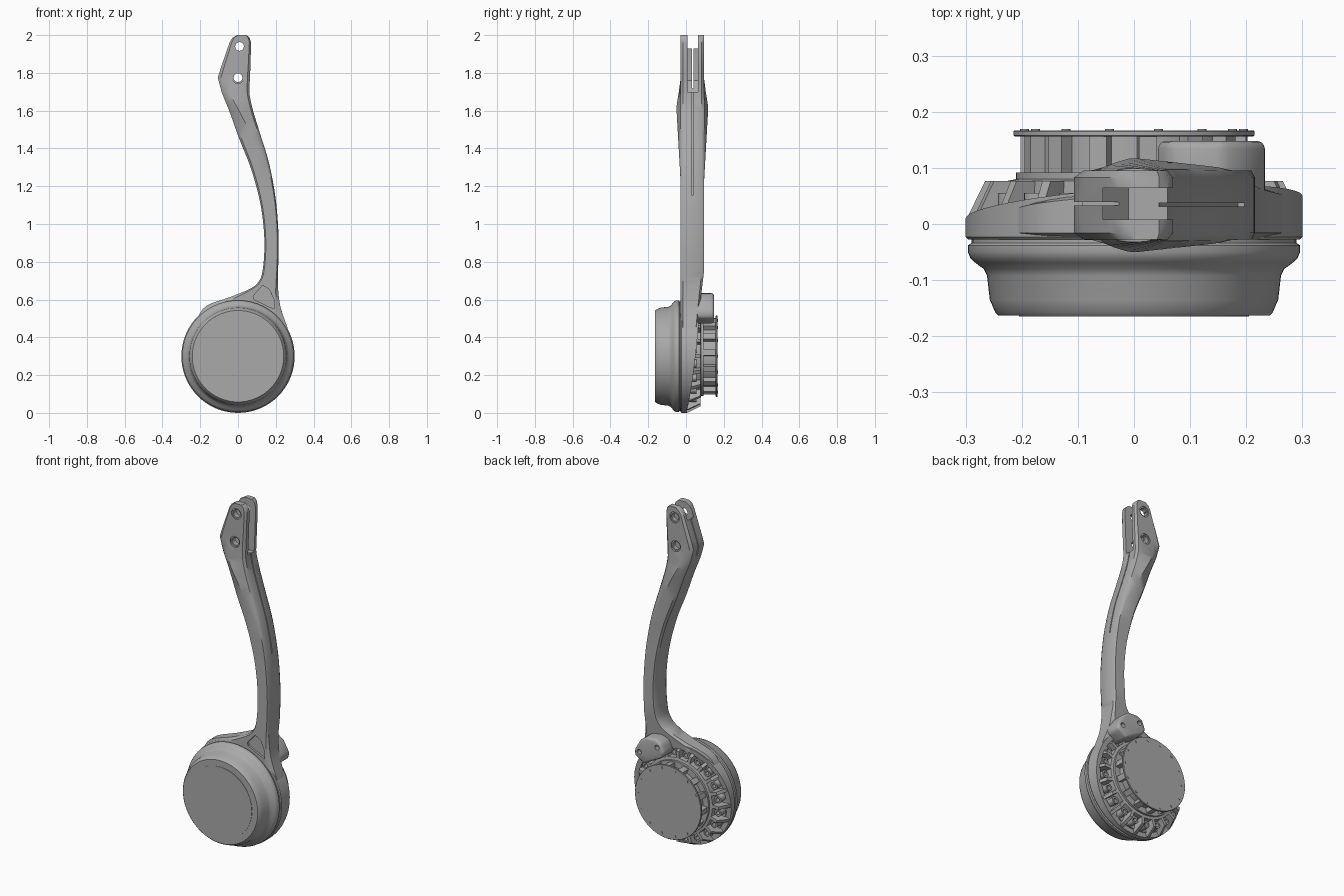
import bpy, bmesh
from math import cos, sin, pi
from mathutils import Vector, Matrix

cube = bpy.data.objects.get("Cube")
if cube:
    bpy.data.objects.remove(cube)

metal = bpy.data.materials.new("grey metal")
metal.use_nodes = True
GREY = (0.4, 0.4, 0.4, 1)
metal.diffuse_color = GREY
metal.node_tree.nodes["Principled BSDF"].inputs["Base Color"].default_value = GREY

CZ = 0.3                       # hub axis height
HUB = Vector((0, 0, CZ))


def finish(name, bm, bevel=0):
    """Turn a bmesh into a shaded object."""
    bmesh.ops.recalc_face_normals(bm, faces=bm.faces)
    me = bpy.data.meshes.new(name)
    bm.to_mesh(me)
    bm.free()
    ob = bpy.data.objects.new(name, me)
    bpy.context.collection.objects.link(ob)
    me.materials.append(metal)
    if bevel:
        mod = ob.modifiers.new("bevel", "BEVEL")
        mod.width, mod.segments, mod.limit_method = bevel, 3, "ANGLE"
        apply(ob, mod)
    shade(ob)
    return ob


def activate(ob):
    bpy.ops.object.select_all(action="DESELECT")
    ob.select_set(True)
    bpy.context.view_layer.objects.active = ob


def apply(ob, mod):
    activate(ob)
    bpy.ops.object.modifier_apply(modifier=mod.name)


def shade(ob):
    activate(ob)
    bpy.ops.object.shade_smooth_by_angle(angle=0.6)


def cut(ob, *cutters):
    """Subtract the cutters and remove them."""
    for c in cutters:
        mod = ob.modifiers.new("cut", "BOOLEAN")
        mod.operation, mod.solver, mod.object = "DIFFERENCE", "EXACT", c
        apply(ob, mod)
        bpy.data.objects.remove(c)
    shade(ob)


def add_lathe(bm, profile, centre=HUB, seg=72):
    """Spin a (radius, y) profile round an axis along y."""
    rings = []
    for r, y in profile:
        n = 1 if r == 0 else seg
        rings.append([bm.verts.new(centre + Vector((r * cos(2 * pi * i / seg), y, r * sin(2 * pi * i / seg))))
                      for i in range(n)])
    pairs = list(zip(rings, rings[1:]))
    if profile[0][0] > 0:
        pairs.append((rings[-1], rings[0]))
    for a, b in pairs:
        for i in range(seg):
            j = (i + 1) % seg
            quad = [a[i % len(a)], a[j % len(a)], b[j % len(b)], b[i % len(b)]]
            bm.faces.new(list(dict.fromkeys(quad)))


def lathe(name, profile, centre=HUB, seg=72):
    bm = bmesh.new()
    add_lathe(bm, profile, centre, seg)
    return finish(name, bm)


def add_prism(bm, points, depth, matrix):
    """Extrude a flat outline along the third axis of matrix."""
    a, b = [[bm.verts.new(matrix @ Vector((u, v, w))) for u, v in points] for w in depth]
    bm.faces.new(a)
    bm.faces.new(b)
    for i in range(len(a)):
        j = (i + 1) % len(a)
        bm.faces.new((a[i], a[j], b[j], b[i]))


FRONT = Matrix(((1, 0, 0, 0), (0, 0, 1, 0), (0, 1, 0, 0), (0, 0, 0, 1)))   # u=x, v=z, w=y


def prism(name, points, depth, bevel=0):
    bm = bmesh.new()
    add_prism(bm, points, depth, FRONT)
    return finish(name, bm, bevel)


def box(name, x, y, z):
    return prism(name, [(x[0], z[0]), (x[1], z[0]), (x[1], z[1]), (x[0], z[1])], y)


def rod(name, x, z, r, y0, y1):
    return lathe(name, [(0, y0), (r, y0), (r, y1), (0, y1)], Vector((x, 0, z)), 24)


def rim_back(x, z):
    """Slanted back surface shared by the hub rim and the arm root."""
    return min(0.095, max(0.005, 0.03 + 0.067 * x + 0.115 * (z - CZ)))


# Front cap, with its flared skirt and seam groove
lathe("front_cap", [(0, -0.163), (0.242, -0.163), (0.247, -0.158), (0.257, -0.135), (0.262, -0.092),
                    (0.268, -0.08), (0.283, -0.069), (0.292, -0.06), (0.296, -0.05), (0.296, -0.038),
                    (0.29, -0.034), (0.29, -0.022), (0, -0.022)])
lathe("front_cover_plate", [(0, -0.165), (0.205, -0.165), (0.205, -0.16), (0, -0.16)])

# Hub rim with slanted back edge
rim = lathe("hub_rim", [(0.2, -0.028), (0.295, -0.028), (0.3, -0.023), (0.3, 0.5), (0.29, 0.5),
                        (0.272, 0.5), (0.268, 0.0), (0.2, 0.0)])
for v in rim.data.vertices:
    if v.co.y > 0.4:
        v.co.y = rim_back(v.co.x, v.co.z)
shade(rim)

# Rear housing steps, drum and flange
lathe("rear_housing", [(0, -0.02), (0.272, -0.02), (0.272, 0.012), (0.228, 0.02), (0.225, 0.077),
                       (0.21, 0.08), (0.21, 0.092), (0, 0.092)])
lathe("rear_drum", [(0, 0.08), (0.175, 0.08), (0.175, 0.157), (0, 0.157)])
lathe("rear_flange", [(0, 0.156), (0.212, 0.156), (0.215, 0.158), (0.215, 0.165), (0.213, 0.167), (0, 0.167)])


def radial(a):
    """Frame with u outward, v along +y, w tangential."""
    m = Matrix(((cos(a), 0, -sin(a), 0), (0, 1, 0, 0), (sin(a), 0, cos(a), 0), (0, 0, 0, 1)))
    return Matrix.Translation(HUB) @ m


# Radial ribs: wedges round the housing and webs round the drum
bm = bmesh.new()
for i in range(20):
    add_prism(bm, [(0.2, 0), (0.297, 0), (0.297, 0.012), (0.265, 0.077), (0.2, 0.077)], (-0.009, 0.009),
              radial(2 * pi * i / 20))
finish("housing_ribs", bm)
bm = bmesh.new()
for i in range(14):
    add_prism(bm, [(0.16, 0.085), (0.202, 0.085), (0.202, 0.157), (0.16, 0.157)], (-0.016, 0.016),
              radial(2 * pi * i / 14 + 0.1))
finish("drum_webs", bm)

# Hollow bolt bosses between the ribs, and flange screws
bm = bmesh.new()
for i in range(20):
    a = 2 * pi * (i + 0.5) / 20
    add_lathe(bm, [(0, 0), (0.021, 0), (0.021, 0.055), (0.011, 0.055), (0.011, 0.025), (0, 0.025)],
              HUB + Vector((0.248 * cos(a), 0, 0.248 * sin(a))), 16)
finish("bolt_bosses", bm)
bm = bmesh.new()
for i in range(14):
    a = 2 * pi * i / 14
    add_lathe(bm, [(0, 0.16), (0.008, 0.16), (0.008, 0.169), (0, 0.169)],
              HUB + Vector((0.195 * cos(a), 0, 0.195 * sin(a))), 12)
finish("flange_screws", bm)

# Swinging arm: left and right edge points (x, z, x, z) from the hub upward
edges = [(-0.22, 0.49, 0.293, 0.34), (-0.17, 0.565, 0.262, 0.45), (-0.045, 0.612, 0.225, 0.56),
         (0.06, 0.655, 0.212, 0.66), (0.105, 0.69, 0.211, 0.71), (0.13, 0.75, 0.213, 0.78),
         (0.14, 0.91, 0.215, 0.93), (0.12, 1.1, 0.2, 1.13), (0.07, 1.29, 0.165, 1.32),
         (0.008, 1.447, 0.118, 1.475), (-0.045, 1.595, 0.077, 1.61), (-0.087, 1.7, 0.06, 1.7),
         (-0.107, 1.775, 0.063, 1.775), (-0.09, 1.83, 0.066, 1.83), (-0.045, 1.96, 0.069, 1.96),
         (-0.03, 1.985, 0.062, 1.985), (-0.005, 2.0, 0.045, 2.0)]


def smooth_rows(rows, steps=4):
    """Catmull-Rom through the bending part, straight through the clevis."""
    out = []
    for i in range(len(rows) - 1):
        p = [Vector(rows[max(0, min(len(rows) - 1, i + k))]) for k in (-1, 0, 1, 2)]
        for s in range(steps if i < 11 else 1):
            t = s / steps
            out.append(0.5 * (2 * p[1] + (p[2] - p[0]) * t + (2 * p[0] - 5 * p[1] + 4 * p[2] - p[3]) * t * t
                              + (3 * p[1] - p[0] - 3 * p[2] + p[3]) * t ** 3))
    return out + [Vector(rows[-1])]


bm = bmesh.new()
loops = []
for lx, lz, rx, rz in smooth_rows(edges):
    zm = (lz + rz) / 2
    # diagonal ridge that swells both faces and drifts across the arm
    swell = 0.023 * max(0, min((1.76 - zm) / 0.14, (zm - 1.2) / 0.42, 1))
    crest = max(0.3, min(0.85, 0.35 + (1.64 - zm) * 1.5))
    cols = [(0, 0.012, 0), (0.1, 0, 0.1), (crest, 0, 1), (0.92, 0, 0.1), (1, 0.012, 0)]
    front, back = [], []
    for u, inset, k in cols:
        x, z = lx + (rx - lx) * u, lz + (rz - lz) * u
        front.append(bm.verts.new((x, -0.028 + inset - swell * k, z)))
        back.append(bm.verts.new((x, max(0, rim_back(x, z) - inset + swell * k), z)))
    loops.append(front + back[::-1])
for a, b in zip(loops, loops[1:]):
    for i in range(len(a)):
        j = (i + 1) % len(a)
        bm.faces.new((a[i], a[j], b[j], b[i]))
bm.faces.new(loops[0])
bm.faces.new(loops[-1])
bmesh.ops.triangulate(bm, faces=bm.faces)
arm = finish("swing_arm", bm)

# Cuts: hub seat, clevis slot, grooves, pin holes and neck pocket
cut(arm,
    rod("seat_cutter", 0, CZ, 0.271, 0.01, 0.3),
    prism("slot_cutter", [(-0.06, 1.76), (-0.01, 1.7), (0.2, 1.7), (0.2, 2.1), (-0.03, 2.1), (-0.06, 1.9)],
          (0.008, 0.064)),
    box("rear_groove_cutter", (-0.2, -0.02), (0.033, 0.039), (1.72, 2.1)),
    prism("side_groove_cutter", [(0.185, 1.15), (0.3, 1.15), (0.2, 1.72), (0.04, 1.72), (0.065, 1.6),
                                 (0.105, 1.46), (0.15, 1.32)], (0.031, 0.037)),
    prism("neck_pocket_cutter", [(0.08, 0.618), (0.085, 0.6), (0.19, 0.55), (0.19, 0.6), (0.165, 0.655),
                                 (0.13, 0.675)], (-0.1, -0.016)))
for x, z in ((0.008, 1.94), (0, 1.775)):
    cut(arm, rod("pin_cutter", x, z, 0.023, -0.2, 0.2),
        rod("front_counterbore", x, z, 0.031, -0.2, -0.022),
        rod("back_counterbore", x, z, 0.031, 0.089, 0.2))

# Rear stop bracket with bolt holes
lug = prism("stop_bracket", [(0.04, 0.565), (0.06, 0.615), (0.1, 0.635), (0.16, 0.63), (0.2, 0.6), (0.234, 0.54),
                             (0.232, 0.505), (0.17, 0.47), (0.12, 0.5), (0.06, 0.53)], (0.04, 0.148), 0.014)
cut(lug, rod("bolt_cutter", 0.085, 0.59, 0.014, 0.12, 0.2), rod("bolt_cutter", 0.2, 0.535, 0.014, 0.12, 0.2))
